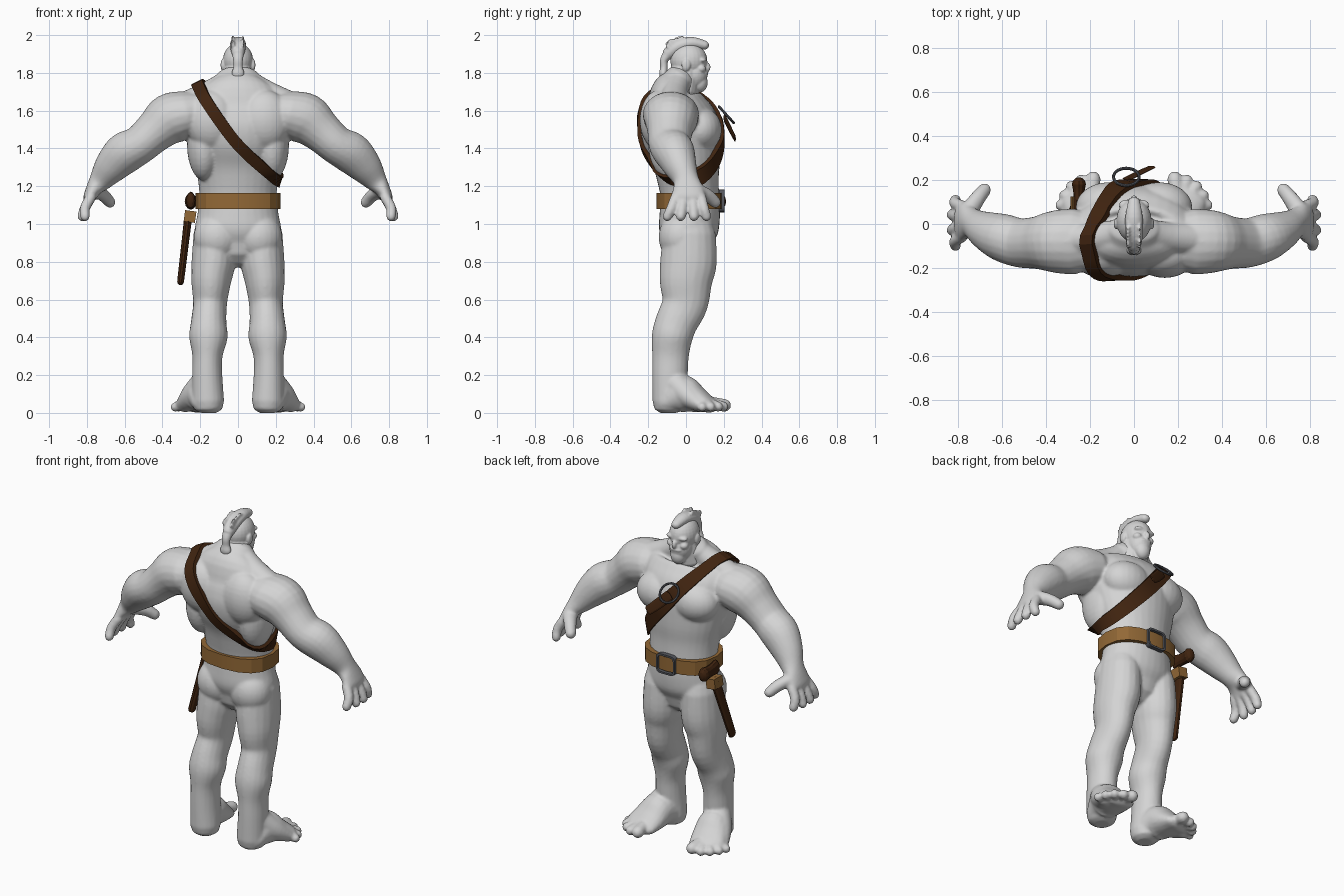
import bpy
import bmesh
import math
import random
from mathutils import Vector, Matrix
from mathutils.bvhtree import BVHTree

random.seed(4)
start_cube = bpy.data.objects.get("Cube")
if start_cube:
    bpy.data.objects.remove(start_cube)

X, Y, Z = Vector((1, 0, 0)), Vector((0, 1, 0)), Vector((0, 0, 1))


def material(name, *rgb):
    mat = bpy.data.materials.new(name)
    mat.use_nodes = True
    mat.diffuse_color = (*rgb, 1)
    mat.node_tree.nodes["Principled BSDF"].inputs["Base Color"].default_value = (*rgb, 1)
    return mat


skin = material("grey skin", .66, .66, .66)
leather = material("dark brown leather", .05, .017, .005)
tan = material("tan leather", .29, .14, .037)
metal = material("dark metal", .09, .095, .11)


def tube(bm, points, side=X, flip=1, steps=4, sides=20):
    """Smooth closed tube; each point is x, y, z, radius along side, other radius."""
    pts = [Vector((p[0] * flip, *p[1:])) for p in points]
    path = []
    last = len(pts) - 1
    for i in range(last):
        a, b, c, d = (pts[min(max(k, 0), last)] for k in range(i - 1, i + 3))
        for k in range(steps):
            t = k / steps
            path.append(b + ((c - a) * t + (a * 2 - b * 5 + c * 4 - d) * t ** 2
                             + (b * 3 - a - c * 3 + d) * t ** 3) / 2)
    path.append(pts[-1])
    rings = [(Vector(p[:3]), p[3], p[4]) for p in path]
    # rounded ends
    first_dir = (rings[0][0] - rings[1][0]).normalized()
    last_dir = (rings[-1][0] - rings[-2][0]).normalized()
    start, end = rings[0], rings[-1]
    for angle in (30, 60, 82):
        s, c = math.sin(math.radians(angle)), math.cos(math.radians(angle))
        rings.insert(0, (start[0] + first_dir * s * min(start[1:]), start[1] * c, start[2] * c))
        rings.append((end[0] + last_dir * s * min(end[1:]), end[1] * c, end[2] * c))
    loops = []
    for i, (centre, ra, rb) in enumerate(rings):
        tangent = (rings[min(i + 1, len(rings) - 1)][0] - rings[max(i - 1, 0)][0]).normalized()
        u = (side - tangent * side.dot(tangent)).normalized()
        v = tangent.cross(u)
        turns = [math.tau * k / sides for k in range(sides)]
        loops.append([bm.verts.new(centre + u * ra * math.cos(t) + v * rb * math.sin(t)) for t in turns])
    for low, high in zip(loops, loops[1:]):
        for k in range(sides):
            j = (k + 1) % sides
            bm.faces.new((low[k], low[j], high[j], high[k]))
    bm.faces.new(loops[0])
    bm.faces.new(loops[-1])


def blob(bm, centre, radii):
    bmesh.ops.create_uvsphere(bm, u_segments=24, v_segments=16, radius=1,
                              matrix=Matrix.Translation(centre) @ Matrix.Diagonal((*radii, 1)))


def pair(bm, centre, radii):
    for s in (1, -1):
        blob(bm, (centre[0] * s, *centre[1:]), radii)


def finish(name, bm, mat, voxel=None, relax=4):
    bmesh.ops.recalc_face_normals(bm, faces=bm.faces)
    mesh = bpy.data.meshes.new(name)
    bm.to_mesh(mesh)
    bm.free()
    mesh.materials.append(mat)
    obj = bpy.data.objects.new(name, mesh)
    bpy.context.collection.objects.link(obj)
    if voxel:
        remesh = obj.modifiers.new("fuse", 'REMESH')
        remesh.mode = 'VOXEL'
        remesh.voxel_size = voxel
        remesh.use_smooth_shade = True
        smooth = obj.modifiers.new("relax", 'SMOOTH')
        smooth.iterations = relax
    else:
        bpy.ops.object.select_all(action='DESELECT')
        obj.select_set(True)
        bpy.context.view_layer.objects.active = obj
        bpy.ops.object.shade_smooth_by_angle(angle=math.radians(20))
    return obj


def band(name, sections, mat):
    """Closed loop of four-cornered sections."""
    bm = bmesh.new()
    loops = [[bm.verts.new(p) for p in s] for s in sections]
    for i, a in enumerate(loops):
        b = loops[(i + 1) % len(loops)]
        for k in range(4):
            j = (k + 1) % 4
            bm.faces.new((a[k], a[j], b[j], b[k]))
    return finish(name, bm, mat)


def rounded(angle, rx, ry, power):
    c, s = math.cos(angle), math.sin(angle)
    return (math.copysign(abs(c) ** power, c) * rx, math.copysign(abs(s) ** power, s) * ry)


# body: torso with muscle masses
bm = bmesh.new()
tube(bm, [(0, .01, .9, .18, .13), (0, .013, .96, .228, .156), (0, .02, 1.05, .215, .16),
          (0, .02, 1.15, .205, .155), (0, .01, 1.25, .215, .165), (0, 0, 1.35, .24, .185),
          (0, -.022, 1.46, .268, .208), (0, -.043, 1.56, .285, .2), (0, -.06, 1.64, .275, .162),
          (0, -.068, 1.7, .21, .118), (0, -.04, 1.75, .13, .09)], sides=32)
pair(bm, (.115, .075, 1.5), (.15, .115, .12))
pair(bm, (.14, -.14, 1.55), (.14, .105, .16))
pair(bm, (.18, -.07, 1.42), (.09, .13, .19))
pair(bm, (.11, -.03, .93), (.125, .115, .13))

for s in (1, -1):
    # trapezius, leg and foot
    tube(bm, [(.03, -.03, 1.77, .06, .06), (.15, -.06, 1.69, .07, .07), (.3, -.07, 1.61, .08, .08)], Y, s)
    tube(bm, [(.125, .018, .95, .11, .14), (.13, .013, .8, .116, .15), (.142, .0, .7, .106, .14),
              (.148, -.005, .58, .09, .122), (.155, -.05, .48, .094, .112), (.157, -.074, .4, .102, .108),
              (.162, -.082, .3, .08, .097), (.163, -.085, .2, .08, .094),
              (.158, -.09, .06, .085, .088)], X, s)
    tube(bm, [(.16, -.1, .06, .085, .06), (.185, -.02, .1, .095, .1), (.207, .06, .07, .105, .07),
              (.225, .12, .045, .105, .044)], X, s)
    tube(bm, [(.18, -.06, .16, .07, .07), (.235, .01, .09, .07, .065), (.285, .075, .04, .05, .036)], X, s)
    # toes fan outwards
    for tip_x, tip_y, r in ((.185, .205, .034), (.24, .198, .027), (.283, .17, .027),
                            (.315, .13, .026), (.333, .085, .025)):
        tube(bm, [(tip_x * .5 + .1, tip_y * .5 + .04, .05, r, r), (tip_x, tip_y, r + .006, r, r)], X, s)
    # arm and palm
    tube(bm, [(.27, -.08, 1.58, .15, .125), (.36, -.08, 1.555, .142, .136), (.44, -.085, 1.49, .12, .112),
              (.52, -.085, 1.42, .112, .102), (.6, -.06, 1.375, .108, .11), (.67, -.03, 1.305, .088, .092),
              (.725, 0, 1.235, .068, .064), (.76, .01, 1.19, .08, .044),
              (.785, .012, 1.145, .092, .034)], Y, s)
    # fingers and thumb
    for base_y, tip_y, tip_x in ((-.055, -.098, .81), (-.012, -.028, .825),
                                 (.035, .042, .825), (.08, .108, .81)):
        tube(bm, [(.78, base_y, 1.14, .028, .028), (.81, (base_y + tip_y) / 2, 1.085, .027, .027),
                  (tip_x, tip_y, 1.04, .026, .026)], Y, s)
    tube(bm, [(.755, .05, 1.18, .045, .036), (.71, .115, 1.15, .036, .034),
              (.678, .155, 1.115, .031, .03)], Y, s)
for v in bm.verts:
    v.co.z = max(v.co.z, 0)
body = finish("body", bm, skin, .009)

# head with brow, nose, ears and beard
bm = bmesh.new()
tube(bm, [(0, -.025, 1.71, .1, .09), (0, .0, 1.82, .075, .08)])
blob(bm, (0, .015, 1.865), (.08, .098, .093))
blob(bm, (0, .045, 1.795), (.068, .07, .08))
blob(bm, (0, .073, 1.75), (.046, .042, .054))
blob(bm, (0, .112, 1.83), (.015, .018, .026))
blob(bm, (0, .102, 1.797), (.04, .016, .012))
pair(bm, (.033, .088, 1.868), (.036, .022, .014))
pair(bm, (.042, .08, 1.822), (.026, .026, .022))
pair(bm, (.081, .0, 1.842), (.011, .024, .032))
finish("head", bm, skin, .005, 3)

# mohawk crest, tufts and ponytail
bm = bmesh.new()
tube(bm, [(0, .098, 1.947, .028, .024), (0, .03, 1.958, .04, .033), (0, -.04, 1.94, .042, .036),
          (0, -.09, 1.905, .034, .034)])
tube(bm, [(0, -.085, 1.91, .034, .032), (0, -.115, 1.87, .026, .022), (0, -.117, 1.83, .025, .02),
          (0, -.12, 1.795, .034, .022), (0, -.122, 1.768, .02, .014)])
for i in range(10):
    for offset in (-.02, .018):
        turn = math.radians(60 + i * 9)
        root = Vector((offset, -.01 + math.cos(turn) * .098, 1.87 + math.sin(turn) * .095))
        lean = Vector((offset * 12, -.5, .6 + random.uniform(-.2, .2)))
        tube(bm, [(*root, .018, .018), (*(root + lean * .034), .007, .007)], X, sides=8)
finish("mohawk", bm, skin, .005, 2)

# shoulder strap, wrapped around the body on a tilted plane, sagging across the back
bpy.context.view_layer.update()
surface = BVHTree.FromObject(body, bpy.context.evaluated_depsgraph_get())
middle = Vector((.02, -.01, 1.48))
rise = Vector((-.64, 0, .77)).normalized()
across = rise.cross(Y)
count = 56
edges = {-1: [], 1: []}
for i in range(count):
    turn = math.tau * i / count
    out = rise * math.cos(turn) + Y * math.sin(turn)
    half = .031 + .014 * max(0, math.sin(turn))
    sag = .055 * max(0, -math.sin(turn))
    for s in edges:
        centre = middle + across * (half * s + sag)
        hit = surface.ray_cast(centre + out * .5, -out)[0]
        reach = (hit - centre).dot(out) if hit else .2
        edges[s].append((centre, out, reach))
sections = []
for i in range(count):
    corners = {}
    for s, row in edges.items():
        centre, out, reach = row[i]
        mean = sum(row[(i + k) % count][2] for k in (-2, -1, 0, 1, 2)) / 5
        reach = max(reach, mean)
        corners[s] = (centre + out * (reach - .012), centre + out * (reach + .02))
    sections.append((corners[-1][0], corners[-1][1], corners[1][1], corners[1][0]))
band("shoulder_strap", sections, leather)

# strap ring and loose strap end
tilt = Vector((0, .74, .67)).to_track_quat('Z', 'Y')
bpy.ops.mesh.primitive_torus_add(major_radius=.058, minor_radius=.007, major_segments=28, minor_segments=8,
                                 location=(-.035, .214, 1.578), rotation=tilt.to_euler())
ring = bpy.context.object
ring.name = "strap_ring"
ring.data.materials.append(metal)
bpy.ops.object.shade_smooth_by_angle()
bm = bmesh.new()
tube(bm, [(-.03, .205, 1.56, .03, .007), (.03, .235, 1.5, .03, .007),
          (.08, .258, 1.455, .026, .006)], across, sides=8)
finish("strap_end", bm, leather)

# belt and buckle
sections = []
for i in range(16):
    ring_points = [rounded(math.tau * i / 16, .224 - d, .175 - d, .8) for d in (.03, 0)]
    (ix, iy), (ox, oy) = ring_points
    sections.append([(x, y + .02, z) for x, y, z in
                     ((ix, iy, 1.08), (ox, oy, 1.08), (ox, oy, 1.165), (ix, iy, 1.165))])
band("belt", sections, tan)
sections = []
for i in range(32):
    (ix, iz), (ox, oz) = [rounded(math.tau * i / 32, .064 - d, .06 - d, .4) for d in (.011, 0)]
    sections.append([(x, y, z + 1.122) for x, y, z in
                     ((ix, .175, iz), (ox, .175, oz), (ox, .203, oz), (ix, .203, iz))])
band("belt_buckle", sections, metal)

# sheath, its tan holder and the weapon grip
bm = bmesh.new()
tube(bm, [(-.262, .09, 1.05, .021, .036), (-.304, -.015, .695, .018, .028)], sides=10)
finish("sheath", bm, leather)
bm = bmesh.new()
bmesh.ops.create_cube(bm, size=1, matrix=Matrix.Translation((-.254, .085, 1.04))
                      @ Matrix.Rotation(math.radians(8), 4, 'Y') @ Matrix.Diagonal((.06, .08, .06, 1)))
finish("sheath_holder", bm, tan)
bm = bmesh.new()
tube(bm, [(-.25, .07, 1.125, .024, .046), (-.25, .11, 1.122, .024, .038), (-.25, .15, 1.12, .026, .038),
          (-.25, .18, 1.12, .032, .044)], sides=12)
finish("weapon_grip", bm, leather)
